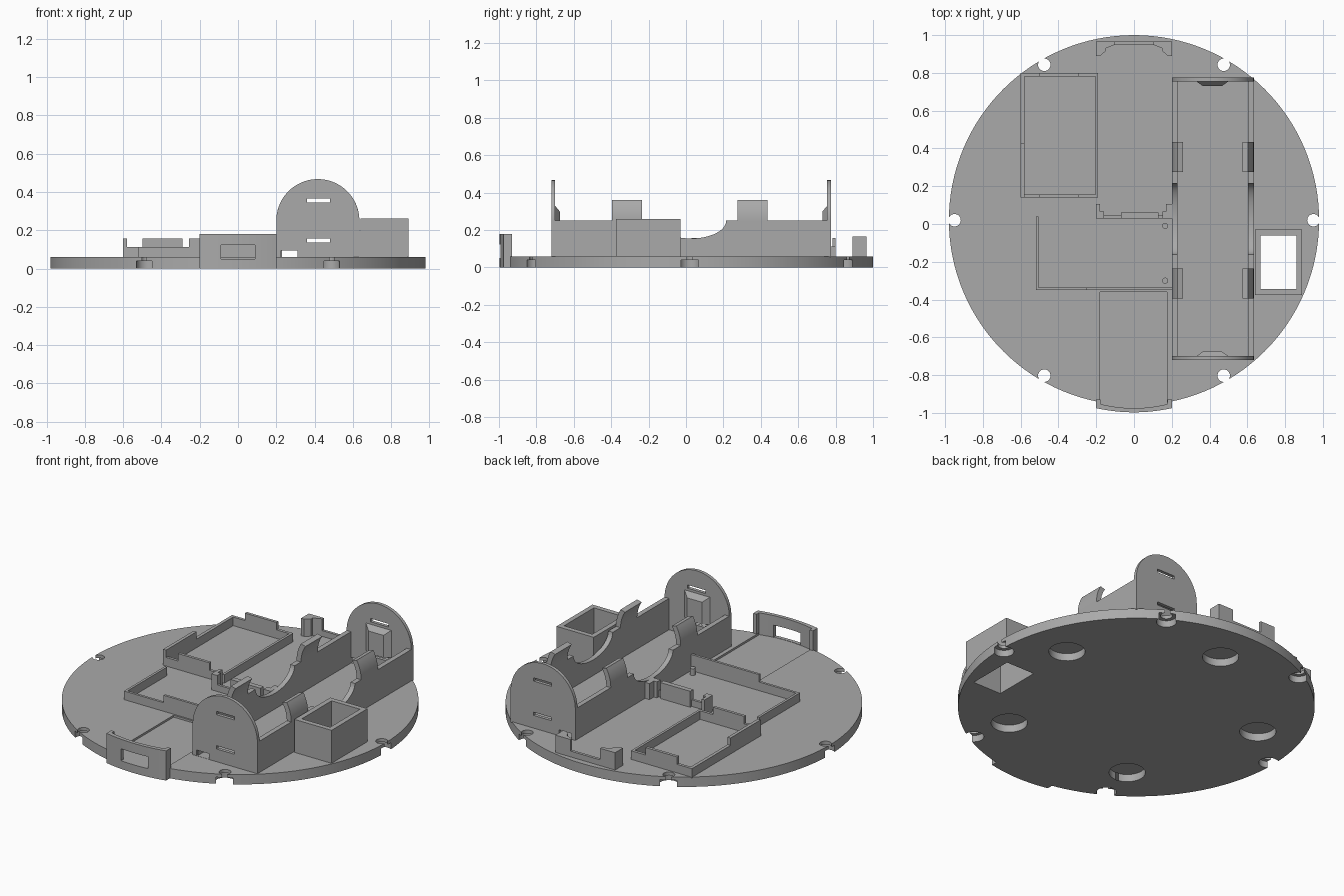
import bpy, bmesh, math
from mathutils import Vector

cube = bpy.data.objects.get("Cube")
if cube:
    bpy.data.objects.remove(cube, do_unlink=True)

grey = bpy.data.materials.new("plain grey")
grey.use_nodes = True
COLOUR = (0.4, 0.4, 0.4, 1)
grey.diffuse_color = COLOUR
grey.node_tree.nodes["Principled BSDF"].inputs["Base Color"].default_value = COLOUR

CY = 0.02        # disc centre in y
R = 0.98         # disc radius
T = 0.06         # disc thickness
SINK = 0.055     # parts start slightly inside the disc


def prism(name, pts, axis, lo, hi):
    """Extrude a 2D outline along an axis."""
    place = {"x": lambda a, b, t: (t, a, b),
             "y": lambda a, b, t: (a, t, b),
             "z": lambda a, b, t: (a, b, t)}[axis]
    bm = bmesh.new()
    low = [bm.verts.new(place(a, b, lo)) for a, b in pts]
    high = [bm.verts.new(place(a, b, hi)) for a, b in pts]
    bm.faces.new(low)
    bm.faces.new(high)
    n = len(pts)
    for i in range(n):
        j = (i + 1) % n
        bm.faces.new((low[i], low[j], high[j], high[i]))
    bmesh.ops.recalc_face_normals(bm, faces=bm.faces)
    mesh = bpy.data.meshes.new(name)
    bm.to_mesh(mesh)
    bm.free()
    mesh.materials.append(grey)
    obj = bpy.data.objects.new(name, mesh)
    bpy.context.collection.objects.link(obj)
    return obj


def box(name, x0, x1, y0, y1, z1, z0=SINK):
    return prism(name, [(x0, y0), (x1, y0), (x1, y1), (x0, y1)], "z", z0, z1)


def arc(cx, cy, rx, ry, a0, a1, n):
    angles = [math.radians(a0 + (a1 - a0) * i / n) for i in range(n + 1)]
    return [(cx + rx * math.cos(a), cy + ry * math.sin(a)) for a in angles]


def cylinder(name, x, y, r, z0, z1, n=32):
    return prism(name, arc(x, y, r, r, 0, 360, n)[:-1], "z", z0, z1)


def cut(obj, cutters):
    """Subtract the cutters, bake the result and drop the helpers."""
    for c in cutters:
        c.hide_render = True
        m = obj.modifiers.new("cut", "BOOLEAN")
        m.operation, m.solver, m.object = "DIFFERENCE", "EXACT", c
    dg = bpy.context.evaluated_depsgraph_get()
    mesh = bpy.data.meshes.new_from_object(obj.evaluated_get(dg))
    obj.modifiers.clear()
    obj.data = mesh
    for c in cutters:
        bpy.data.objects.remove(c, do_unlink=True)


def smooth(obj):
    bpy.ops.object.select_all(action="DESELECT")
    obj.select_set(True)
    bpy.context.view_layer.objects.active = obj
    bpy.ops.object.shade_smooth_by_angle(angle=math.radians(30))


# Base disc with rim screw holes, blind magnet pockets and openings
base = cylinder("base_disc", 0, CY, R, 0, T, 128)
cutters = []
for k in range(6):
    a = math.radians(60 * k)
    x, y = 0.95 * math.cos(a), CY + 0.95 * math.sin(a)
    cutters.append(cylinder("screw_hole", x, y, 0.033, -0.1, 0.1))
    cutters.append(cylinder("screw_head", x, y, 0.055, -0.1, 0.04))
for k in range(5):
    a = math.radians(18 + 72 * k)
    cutters.append(cylinder("magnet_pocket", 0.72 * math.cos(a),
                            CY + 0.72 * math.sin(a), 0.1, -0.1, 0.045))
cutters.append(box("sensor_opening", 0.67, 0.86, -0.345, -0.06, 0.2, -0.1))
cutters.append(box("port_recess", -0.18, 0.175, -1.1, -0.36, 0.2, 0.048))
cut(base, cutters)
smooth(base)

# Square sensor shaft
shaft = box("sensor_shaft", 0.64, 0.89, -0.375, -0.03, 0.26)
cut(shaft, [box("shaft_opening", 0.67, 0.86, -0.345, -0.06, 0.4, -0.1)])

# Battery cradle: dipped side walls, inward clips, rounded end plates
BX, BZ, BR = 0.417, 0.25, 0.217
wall = [(-0.71, SINK), (0.77, SINK), (0.77, BZ)]
wall += arc(0.027, BZ, 0.188, 0.095, 0, -180, 24) + [(-0.71, BZ)]
for side, x0 in (("right", BX - BR), ("left", BX + BR - 0.03)):
    smooth(prism(f"cradle_{side}_wall", wall, "x", x0, x0 + 0.03))
    s = -1 if side == "right" else 1
    ring = arc(0, BZ, BR, BR, 0, 30.5, 8) + arc(0, BZ, 0.187, 0.187, 33, 0, 8)
    ring = [(BX + s * a, b) for a, b in ring]
    for end, y0 in (("front", -0.395), ("back", 0.275)):
        smooth(prism(f"{end}_{side}_clip", ring, "y", y0, y0 + 0.16))

plate = [(BX - BR, SINK)] + arc(BX, BZ, BR, BR, 180, 0, 40) + [(BX + BR, SINK)]
for end, y0, y1, s in (("front", -0.72, -0.7, 1), ("back", 0.755, 0.775, -1)):
    p = prism(f"{end}_end_plate", plate, "y", y0, y1)
    slots = [box("slot", 0.36, 0.48, y0 - 0.1, y1 + 0.1, z + 0.02, z)
             for z in (0.137, 0.345)]
    slots.append(box("wire_hole", 0.225, 0.31, y0 - 0.1, y1 + 0.1, 0.095, 0.061))
    cut(p, slots)
    smooth(p)
    # Contact pad with tapered edges on the inner face
    inner = y1 if s > 0 else y0
    pad = box(f"{end}_contact_pad", 0.33, 0.5, min(inner, inner + s * 0.025),
              max(inner, inner + s * 0.025), 0.33, 0.165)
    for v in pad.data.vertices:
        if abs(v.co.y - inner) > 0.01:
            v.co.x += 0.035 if v.co.x < BX else -0.035
            if v.co.z > 0.25:
                v.co.z -= 0.03

# Circuit tray: low walls with raised tabs
LOW, HIGH = 0.112, 0.157
tray = box("tray_walls", -0.6, -0.19, 0.14, 0.8, LOW)
cut(tray, [box("tray_space", -0.58, -0.205, 0.157, 0.782, 0.3, T)])
box("tray_front_tab", -0.5, -0.29, 0.14, 0.157, HIGH)
box("tray_back_tab", -0.5, -0.29, 0.782, 0.8, HIGH)
box("tray_side_tab", -0.6, -0.58, 0.14, 0.43, HIGH)

# Corner rail of the second board
box("rail_side", -0.52, -0.505, -0.35, 0.04, LOW)
box("rail_front", -0.52, -0.25, -0.35, -0.335, LOW)
box("rail_front_raised", -0.255, 0.2, -0.35, -0.335, HIGH)
for i, y in enumerate((-0.01, -0.3)):
    smooth(cylinder(f"board_pin_{i + 1}", 0.165, y, 0.016, SINK, 0.1, 20))

# Middle board holder
box("holder_wall", -0.2, 0.2, 0.03, 0.045, 0.1)
box("holder_tab", -0.07, 0.13, 0.03, 0.06, HIGH)
for name, a, b, c in (("right", -0.2, -0.18, -0.16), ("left", 0.2, 0.17, 0.15)):
    prism(f"holder_{name}_end",
          [(a, 0.03), (c, 0.03), (c, 0.065), (b, 0.065), (b, 0.107), (a, 0.107)],
          "z", SINK, HIGH)

# Back bracket: low strip between wedge-shaped posts
box("back_bracket_strip", -0.2, 0.2, 0.948, 0.965, 0.095)
for name, s in (("right", -1), ("left", 1)):
    post = [(0.2, 0.965), (0.2, 0.89), (0.18, 0.89), (0.15, 0.915),
            (0.15, 0.93), (0.1, 0.95), (0.1, 0.965)]
    prism(f"back_bracket_{name}_post", [(s * x, y) for x, y in post],
          "z", SINK, 0.165)

# Front port: bowed face with a window, standing just past the rim
bow = [(0.2 * t / 8, -0.997 + 0.022 * (t / 8) ** 2) for t in range(-8, 9)]
port = prism("port_face", bow + [(0.2, -0.93), (-0.2, -0.93)], "z", 0, 0.18)
inside = [(x * 0.89, y + 0.022) for x, y in bow]
cut(port, [prism("port_space", inside + [(0.178, -0.85), (-0.178, -0.85)],
                 "z", 0.048, 0.3),
           box("port_window", -0.09, 0.09, -1.1, -0.9, 0.122, 0.05)])
smooth(port)
